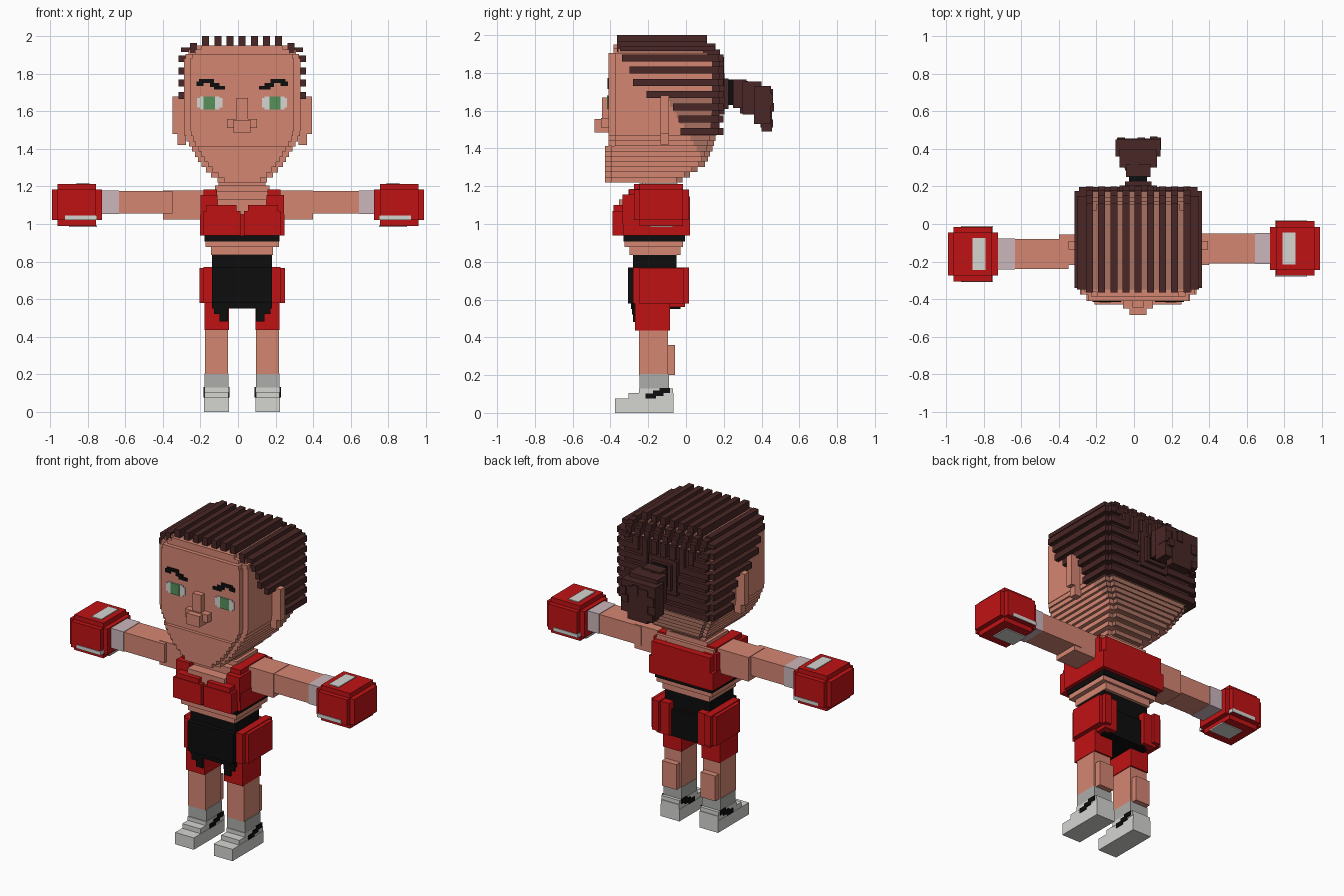
import bpy, bmesh, random

random.seed(4)
C = 0.022  # body centre line in x


def mat(name, r, g, b):
    m = bpy.data.materials.new(name)
    m.diffuse_color = (r, g, b, 1)
    return m


SKIN = mat("skin", 0.66, 0.24, 0.17)
SCALP = mat("shaved_scalp", 0.40, 0.165, 0.12)
HAIR = mat("dark_brown_hair", 0.066, 0.02, 0.019)
RED = mat("red_cloth", 0.53, 0.006, 0.007)
BLACK = mat("black", 0.004, 0.004, 0.004)
WHITE = mat("white", 0.66, 0.67, 0.64)
WRAP = mat("wrist_wrap", 0.60, 0.47, 0.50)
SOCK = mat("grey_sock", 0.42, 0.43, 0.41)
GREEN = mat("green_iris", 0.09, 0.28, 0.10)


def part(name, material, boxes):
    """One object from boxes given as (x0, x1, y0, y1, z0, z1)."""
    bm = bmesh.new()
    for b in boxes:
        x, y, z = sorted(b[0:2]), sorted(b[2:4]), sorted(b[4:6])
        vs = bmesh.ops.create_cube(bm, size=1)["verts"]
        for v in vs:
            v.co = (x[v.co.x > 0], y[v.co.y > 0], z[v.co.z > 0])
    me = bpy.data.meshes.new(name)
    bm.to_mesh(me)
    bm.free()
    me.materials.append(material)
    ob = bpy.data.objects.new(name, me)
    bpy.context.collection.objects.link(ob)
    return ob


def both(boxes):
    """Boxes in offsets from the centre line, mirrored to both sides."""
    return [(C + s * b[0], C + s * b[1], *b[2:]) for s in (-1, 1) for b in boxes]


def soft(x0, x1, y0, y1, z0, z1, d):
    """Box with stepped voxel edges."""
    return [(x0, x1, y0 + d, y1 - d, z0 + d, z1 - d),
            (x0 + d, x1 - d, y0, y1, z0 + d, z1 - d),
            (x0 + d, x1 - d, y0 + d, y1 - d, z0, z1)]


def lerp(table, z):
    for (a, va), (b, vb) in zip(table, table[1:]):
        if z <= b:
            return va + (vb - va) * max(0, (z - a) / (b - a))
    return table[-1][1]


# Head: stacked layers with skin in front and shaved scalp behind
half = [(1.22, .115), (1.27, .175), (1.32, .22), (1.37, .25), (1.42, .28),
        (1.47, .305), (1.5, .31), (1.88, .31), (1.92, .285), (1.955, .23)]
back = [(1.22, -.04), (1.28, .05), (1.32, .105), (1.4, .14), (1.47, .16),
        (1.6, .17), (1.86, .17), (1.955, .09)]
skin, scalp = [], []
levels = [1.22 + .0275 * i for i in range(10)]
levels += [1.495, 1.53, 1.56, 1.59, 1.62, 1.65, 1.68, 1.88, 1.905, 1.93, 1.95]
levels = sorted(set(round(z, 4) for z in levels))
for z0, z1 in zip(levels, levels[1:]):
    z = (z0 + z1) / 2
    w, yb = lerp(half, z), lerp(back, z)
    front = -.43 if z < 1.42 else -.41 if z < 1.9 else -.385
    split = yb - .03
    if 1.34 < z < 1.68:
        split = min(split, -.1 + (1.66 - z) * .6)
    if z > 1.91:
        split = -.36
    skin.append((C - w, C + w, front + .035, split, z0, z1))
    skin.append((C - w + .035, C + w - .035, front, split, z0, z1))
    scalp.append((C - w, C + w, split, yb - .03, z0, z1))
    scalp.append((C - w + .03, C + w - .03, split, yb, z0, z1))
part("head", SKIN, skin)
part("scalp", SCALP, scalp)

# Face
part("ears", SKIN, both([(.30, .372, -.135, -.09, 1.48, 1.68),
                         (.30, .345, -.135, -.09, 1.42, 1.48)]))
part("nose", SKIN, [(C - .03, C + .03, -.445, -.4, 1.55, 1.67),
                    (C - .08, C + .08, -.45, -.4, 1.51, 1.56),
                    (C - .045, C + .045, -.485, -.4, 1.485, 1.555)])
part("eye_whites", WHITE, both([(.105, .24, -.414, -.405, 1.62, 1.67),
                                (.12, .225, -.414, -.405, 1.61, 1.68)]))
part("irises", GREEN, both([(.145, .205, -.417, -.408, 1.61, 1.68)]))
part("eyebrows", BLACK, both([(.09, .15, -.416, -.407, 1.715, 1.735),
                              (.12, .17, -.416, -.407, 1.73, 1.75),
                              (.15, .23, -.416, -.407, 1.75, 1.772),
                              (.205, .243, -.416, -.407, 1.735, 1.76)]))

# Braided hair rows: over the top, down the back and along the sides
P, T = .0648, .0185
rows = []
for j in range(5):
    bottom = 1.62 + .065 * j
    for s in ((-1, 1) if j else (1,)):
        x = C + s * P * j
        top = 2.0 if j < 4 else 1.965
        rows += [(x - T, x + T, -.365, .11, 1.91, top),
                 (x - T, x + T, .08, .155, 1.89, 1.955),
                 (x - T, x + T, .1, .18, 1.86, 1.925),
                 (x - T, x + T, .12, .2, bottom - T, 1.885)]
starts = [-.03, -.04, -.07, -.21, -.28, -.30, -.34]
inner = [0, 0, 0, P, 2 * P, 3 * P, 4 * P]
for k, (y0, xin) in enumerate(zip(starts, inner)):
    z = 1.49 + .065 * k
    rows += both([(.29, .34, y0, .175, z - T, z + T),
                  (xin, .315, .13, .198, z - T, z + T)])
rows += both([(.27, .325, -.35, .15, 1.915, 1.94)])
part("braided_rows", HAIR, rows)
part("back_hair", HAIR, [(C - .285, C + .285, .1, .178, 1.475, 1.88)])

# Ponytail
part("ponytail_base", HAIR, [(C - .1, C + .1, .15, .205, 1.58, 1.8),
                             (C - .07, C + .07, .19, .225, 1.61, 1.77)])
part("hair_tie", BLACK, [(C - .048, C + .048, .2, .255, 1.63, 1.765)])
tail = [(C - .065, C + .065, .25, .32, 1.615, 1.765),
        (C - .1, C + .1, .3, .40, 1.58, 1.755),
        (C - .12, C + .12, .36, .45, 1.53, 1.73),
        (C - .07, C + .07, .40, .455, 1.49, 1.7)]
for i in range(26):
    t = random.random()
    x, y = C + random.uniform(-1, 1) * (.05 + .07 * t), .29 + .15 * t
    z = random.uniform(1.63 - .12 * t, 1.73 - .03 * t)
    h = random.uniform(.018, .035)
    tail.append((x - .02, x + .02, y - .03, y + .035, z - h, z + h))
part("ponytail", HAIR, tail)

# Neck and torso
part("neck", SKIN, [(C - .125, C + .125, -.23, -.05, 1.14, 1.24),
                    (C - .145, C + .145, -.25, -.04, 1.14, 1.205)])
part("chest", SKIN, [(C - .2, C + .2, -.29, -.02, .95, 1.175),
                     (C - .13, C + .13, -.355, -.1, 1.05, 1.13)])
part("sports_top", RED,
     [(C - .225, C + .225, -.33, .02, .94, 1.05),
      (C - .205, C + .205, -.03, .022, .94, 1.145)] +
     both([(.01, .205, -.39, -.3, .94, 1.07), (.03, .19, -.385, -.3, 1.0, 1.1),
           (.13, .222, -.335, -.02, 1.0, 1.155),
           (.135, .205, -.30, -.04, 1.1, 1.185)]))
part("waistband", BLACK, [(C - .2, C + .2, -.33, -.005, .908, .942)])
part("waist", SKIN, [(C - .195, C + .195, -.325, -.015, .878, .91),
                     (C - .165, C + .165, -.30, -.03, .835, .88)])

# Shorts
part("shorts", BLACK,
     [(C - .16, C + .16, -.28, -.05, .55, .84),
      (C - .16, C + .16, -.308, -.2, .58, .77),
      (C - .13, C + .13, -.29, -.03, .55, .72)] +
     both([(.075, .15, -.285, -.2, .52, .58), (.075, .12, -.28, -.2, .48, .53)]))
part("hip_panels", RED, both([(.16, .205, -.28, .015, .58, .77),
                              (.15, .228, -.25, -.01, .58, .765),
                              (.1, .19, -.1, -.005, .56, .765)]))
part("short_legs", RED, both([(.07, .2, -.27, -.085, .435, .6)]))

# Legs, socks and shoes
part("legs", SKIN, both([(.075, .197, -.25, -.095, .2, .44),
                         (.085, .187, -.2, -.057, .2, .36)]))
part("socks", SOCK, both([(.073, .2, -.245, -.09, .12, .205)]))
part("shoes", WHITE, both([(.07, .202, -.375, -.065, 0, .075),
                           (.073, .2, -.305, -.065, .07, .105),
                           (.071, .201, -.25, -.07, .1, .13)]))
part("shoe_stripes", BLACK, both(
    [(x, x + .008, y, y + .055, z, z + .028) for x in (.066, .198)
     for y, z in ((-.215, .075), (-.175, .09), (-.14, .105))]))

# Arms, wrist wraps and boxing gloves
for s, name, yc in ((1, "left", -.13), (-1, "right", -.16)):
    ys = -.135  # shoulder depth
    e = 0 if s > 0 else -.01
    part(name + "_arm", SKIN, [
        (s * .18, s * .4, ys - .082, ys + .08, 1.025, 1.178),
        (s * .35, s * .66, yc - .08, yc + .08, 1.055, 1.175)])
    part(name + "_wrist_wrap", WRAP, [
        (s * (.645 + e), s * .76, yc - .083, yc + .083, 1.052, 1.178)])
    glove = soft(.725, .99, yc - .145, yc + .145, .99, 1.213, .03)
    part(name + "_glove", RED, [(s * b[0], s * b[1], *b[2:]) for b in glove])
    part(name + "_glove_stripe", WHITE, [
        (s * .79, s * .86, yc - .085, yc + .085, 1.21, 1.218),
        (s * .75, s * .92, yc - .149, yc + .149, 1.022, 1.045),
        (s * .75, s * .90, yc - .06, yc + .06, .984, .993)])
